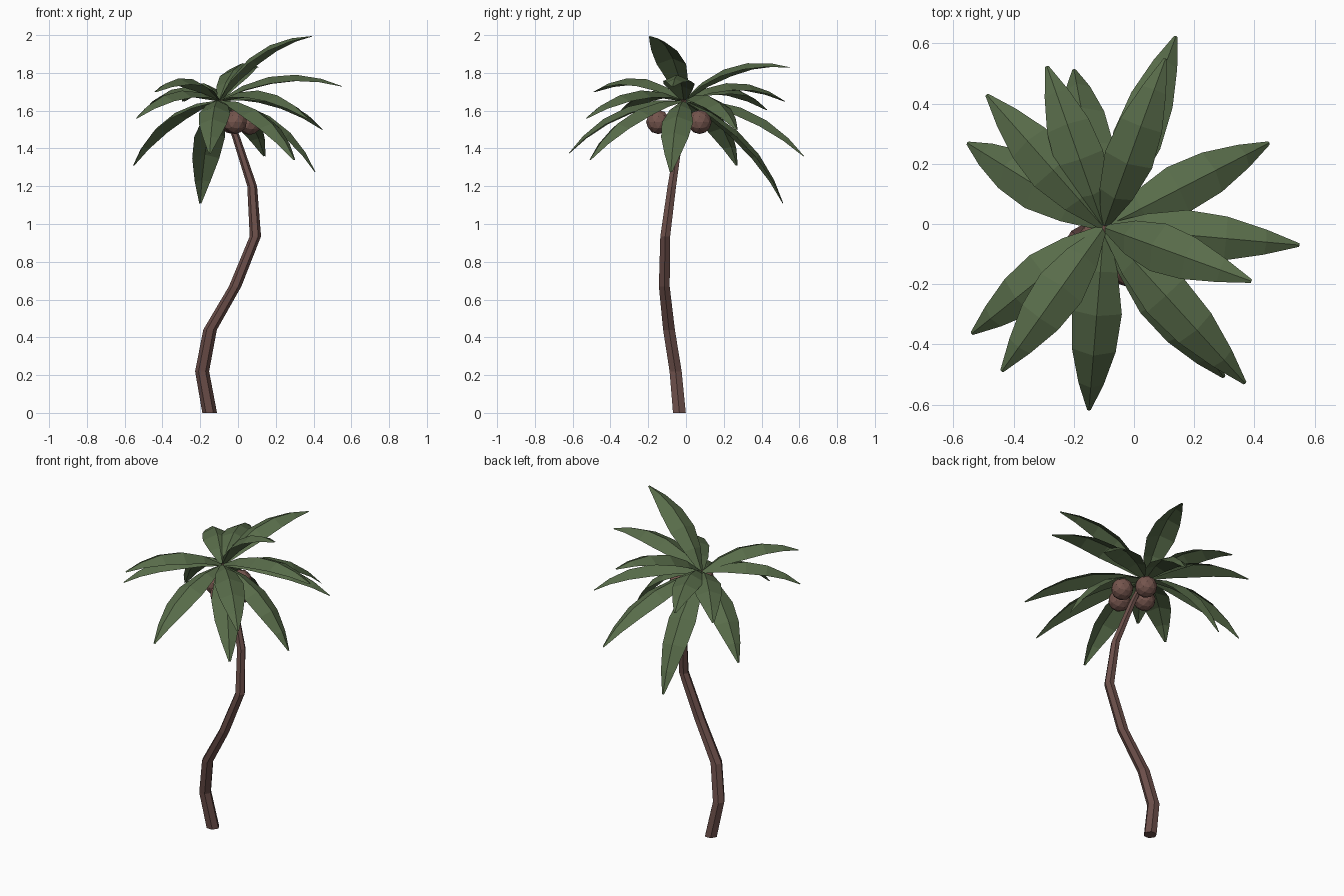
import bpy, bmesh, math
from mathutils import Vector

if "Cube" in bpy.data.objects:
    bpy.data.objects.remove(bpy.data.objects["Cube"])


def material(name, rgb):
    m = bpy.data.materials.new(name)
    m.diffuse_color = (*rgb, 1)
    m.use_nodes = True
    m.node_tree.nodes["Principled BSDF"].inputs["Base Color"].default_value = m.diffuse_color
    return m


leaf_green = material("leaf green", (0.098, 0.150, 0.068))
bark_brown = material("bark brown", (0.150, 0.078, 0.068))
nut_brown = material("nut brown", (0.175, 0.090, 0.074))


def make_object(name, bm, mat):
    mesh = bpy.data.meshes.new(name)
    bm.to_mesh(mesh)
    bm.free()
    mesh.materials.append(mat)
    obj = bpy.data.objects.new(name, mesh)
    bpy.context.collection.objects.link(obj)
    return obj


# Trunk: six-sided tapering tube along a bent path (x, y, z, radius)
path = [(-0.15, -0.035, 0, 0.039), (-0.19, -0.055, 0.22, 0.037),
        (-0.148, -0.09, 0.44, 0.036), (-0.015, -0.115, 0.67, 0.033),
        (0.092, -0.11, 0.935, 0.030), (0.075, -0.075, 1.2, 0.026),
        (-0.01, -0.035, 1.46, 0.021), (-0.09, -0.012, 1.66, 0.016)]
SIDES = 6
bm = bmesh.new()
rings = []
for x, y, z, r in path:
    rings.append([bm.verts.new((x + r * math.cos(a), y + r * math.sin(a), z))
                  for a in (math.tau * i / SIDES for i in range(SIDES))])
for lo, hi in zip(rings, rings[1:]):
    for i in range(SIDES):
        j = (i + 1) % SIDES
        bm.faces.new((lo[i], lo[j], hi[j], hi[i]))
bm.faces.new(rings[0][::-1])
bm.faces.new(rings[-1])
make_object("trunk", bm, bark_brown)

# Coconuts: four faceted balls around the top of the trunk
for i, p in enumerate([(0.062, -0.03, 1.535), (-0.03, 0.072, 1.54),
                       (-0.015, -0.147, 1.54), (-0.12, -0.05, 1.54)]):
    bm = bmesh.new()
    bmesh.ops.create_icosphere(bm, subdivisions=2, radius=0.064)
    bmesh.ops.translate(bm, verts=bm.verts, vec=p)
    make_object(f"coconut_{i + 1}", bm, nut_brown)

# Fronds: arched, folded leaf blades from the crown to each tip
CROWN = Vector((-0.10, -0.012, 1.655))
PROFILE = [(0, 0.012), (0.2, 0.058), (0.42, 0.083), (0.64, 0.073),
           (0.84, 0.042), (1, 0.006)]   # position along blade, half width
TIPS = [(0.14, 0.625, 1.36), (0.105, 0.55, 1.83), (0.45, 0.27, 1.50),
        (0.55, -0.07, 1.73), (0.41, -0.08, 1.275), (0.39, -0.19, 1.995),
        (0.37, -0.53, 1.56), (0.30, -0.51, 1.34), (-0.15, -0.62, 1.375),
        (-0.20, 0.515, 1.11), (-0.44, -0.49, 1.70), (-0.54, -0.365, 1.56),
        (-0.555, 0.27, 1.31), (-0.49, 0.43, 1.605), (-0.29, 0.525, 1.65)]


def frond(name, tip):
    tip = Vector(tip)
    chord = tip - CROWN
    side = Vector((0, 0, 1)).cross(chord).normalized()
    control = (CROWN + tip) / 2 + chord.cross(side).normalized() * 0.19
    bm = bmesh.new()
    rows = []
    for t, w in PROFILE:
        mid = CROWN * (1 - t) ** 2 + control * 2 * t * (1 - t) + tip * t * t
        tangent = (control - CROWN) * (1 - t) + (tip - control) * t
        up = tangent.cross(side).normalized()
        rows.append([bm.verts.new(mid + side * w * s - up * 0.45 * w * abs(s))
                     for s in (-1, 0, 1)])
    for a, b in zip(rows, rows[1:]):
        for k in (0, 1):
            bm.faces.new((a[k], b[k], b[k + 1], a[k + 1]))
    make_object(name, bm, leaf_green)


for i, tip in enumerate(TIPS):
    frond(f"frond_{i + 1}", tip)
